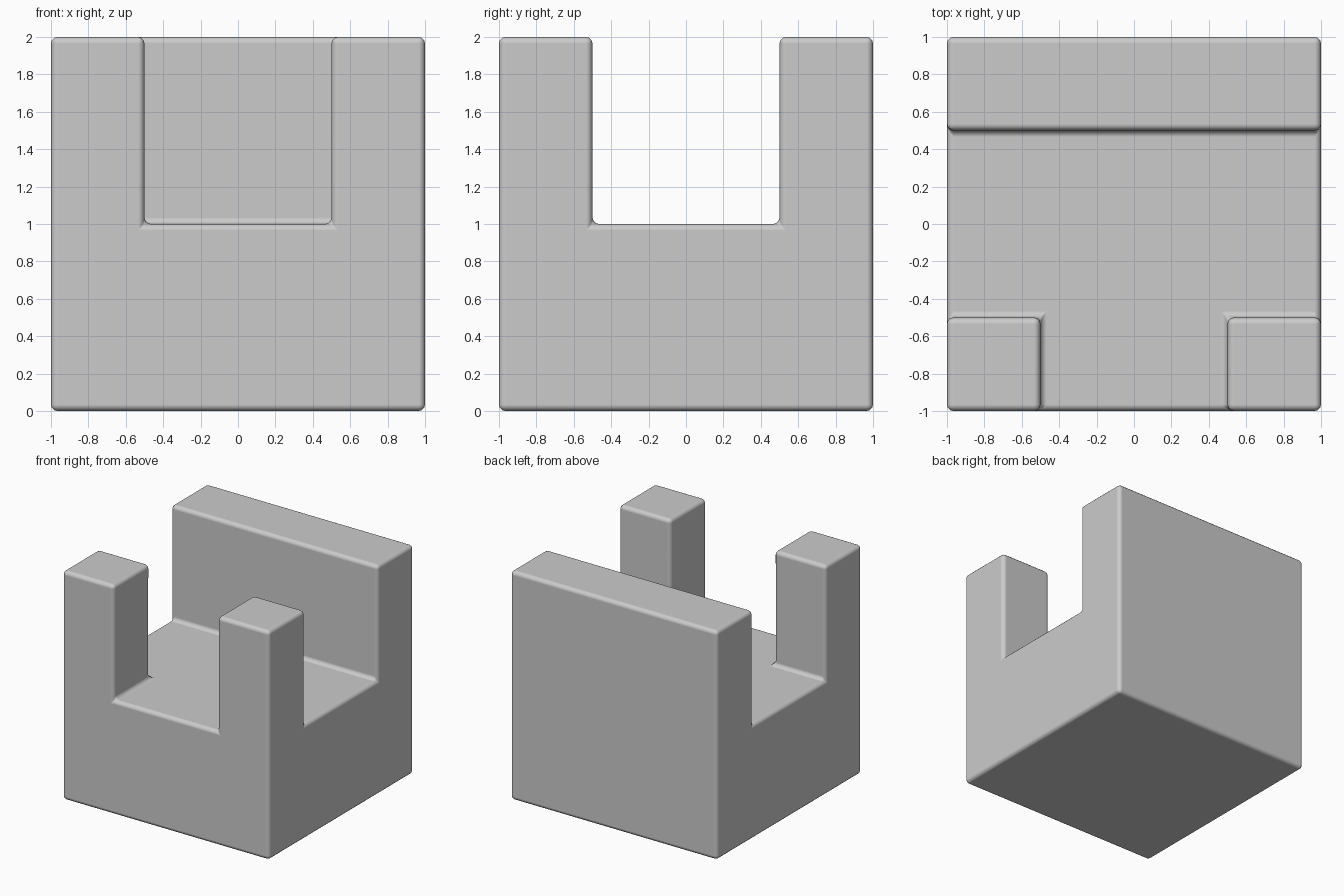
import bpy, bmesh

if "Cube" in bpy.data.objects:
    bpy.data.objects.remove(bpy.data.objects["Cube"])


def prism(name, outline, z0, z1):
    """Extrude a plan outline from z0 up to z1."""
    bm = bmesh.new()
    base = bm.faces.new([bm.verts.new((x, y, z0)) for x, y in outline])
    top = bmesh.ops.extrude_face_region(bm, geom=[base], use_keep_orig=True)["geom"]
    verts = [v for v in top if isinstance(v, bmesh.types.BMVert)]
    bmesh.ops.translate(bm, vec=(0, 0, z1 - z0), verts=verts)
    bmesh.ops.recalc_face_normals(bm, faces=bm.faces)
    for f in bm.faces:
        f.smooth = True
    me = bpy.data.meshes.new(name)
    bm.to_mesh(me)
    bm.free()
    ob = bpy.data.objects.new(name, me)
    bpy.context.collection.objects.link(ob)
    return ob


# Full block
block = prism("battlement_block", [(-1, -1), (1, -1), (1, 1), (-1, 1)], 0, 2)

# T-shaped cutter: cross channel plus front notch, leaves two posts and a back wall
cutter = prism("channel_cutter",
               [(-0.5, -1.3), (0.5, -1.3), (0.5, -0.5), (1.3, -0.5),
                (1.3, 0.5), (-1.3, 0.5), (-1.3, -0.5), (-0.5, -0.5)], 1, 2.5)
cutter.hide_render = True
cutter.hide_set(True)

cut = block.modifiers.new("cut", 'BOOLEAN')
cut.operation = 'DIFFERENCE'
cut.solver = 'EXACT'
cut.object = cutter

# Small rounding on every edge, inside and outside
bev = block.modifiers.new("rounded_edges", 'BEVEL')
bev.width = 0.035
bev.segments = 3
bev.limit_method = 'ANGLE'
bev.harden_normals = True
